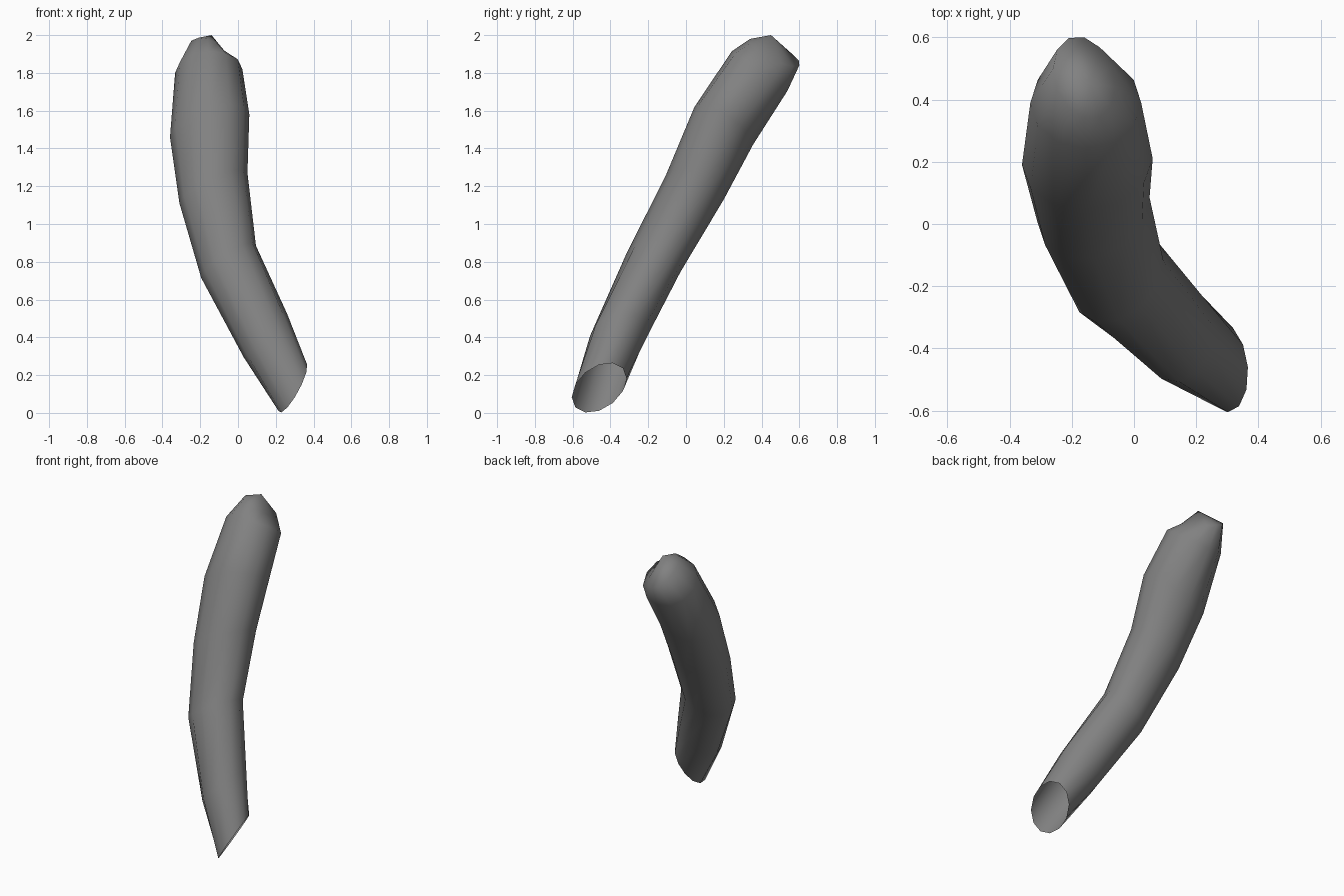
import bpy, bmesh, math
from mathutils import Vector

cube = bpy.data.objects.get("Cube")
if cube:
    bpy.data.objects.remove(cube, do_unlink=True)

SIDES = 12

# Cross-sections from the open lower end upward: centre, sideways axis, depth axis
SECTIONS = [
    ((.29, -.46, .133), (.076, 0, .122), (-.011, .145, .05)),
    ((.145, -.355, .41), (.115, .02, .115), (0, .152, 0)),
    ((-.05, -.17, .80), (.145, .05, .085), (0, .14, -.055)),
    ((-.13, .045, 1.19), (.18, .04, .08), (0, .155, -.06)),
    ((-.15, .20, 1.52), (.21, .01, .06), (0, .155, -.10)),
    ((-.155, .39, 1.81), (.178, 0, .01), (0, .147, -.105)),
    ((-.16, .47, 1.91), (.10, -.03, -.03), (0, .13, -.07)),
]
TIP = (-.14, .45, 2.0)

# Grey surface
grey = bpy.data.materials.new("mid_grey")
grey.use_nodes = True
colour = (.22, .22, .22, 1)
grey.diffuse_color = colour
grey.node_tree.nodes["Principled BSDF"].inputs["Base Color"].default_value = colour

# Bent tube, open below and closed by a shallow dome above
bm = bmesh.new()
rings = []
for centre, side, depth in SECTIONS:
    c, u, v = Vector(centre), Vector(side), Vector(depth)
    angles = [math.tau * i / SIDES for i in range(SIDES)]
    rings.append([bm.verts.new(c + u * math.cos(a) + v * math.sin(a)) for a in angles])
tip = bm.verts.new(TIP)
for i in range(SIDES):
    j = (i + 1) % SIDES
    for low, high in zip(rings, rings[1:]):
        bm.faces.new((low[i], low[j], high[j], high[i]))
    bm.faces.new((rings[-1][i], rings[-1][j], tip))
for face in bm.faces:
    face.smooth = True

mesh = bpy.data.meshes.new("bent_tube")
bm.to_mesh(mesh)
bm.free()
mesh.materials.append(grey)
bpy.context.collection.objects.link(bpy.data.objects.new("bent_tube", mesh))
